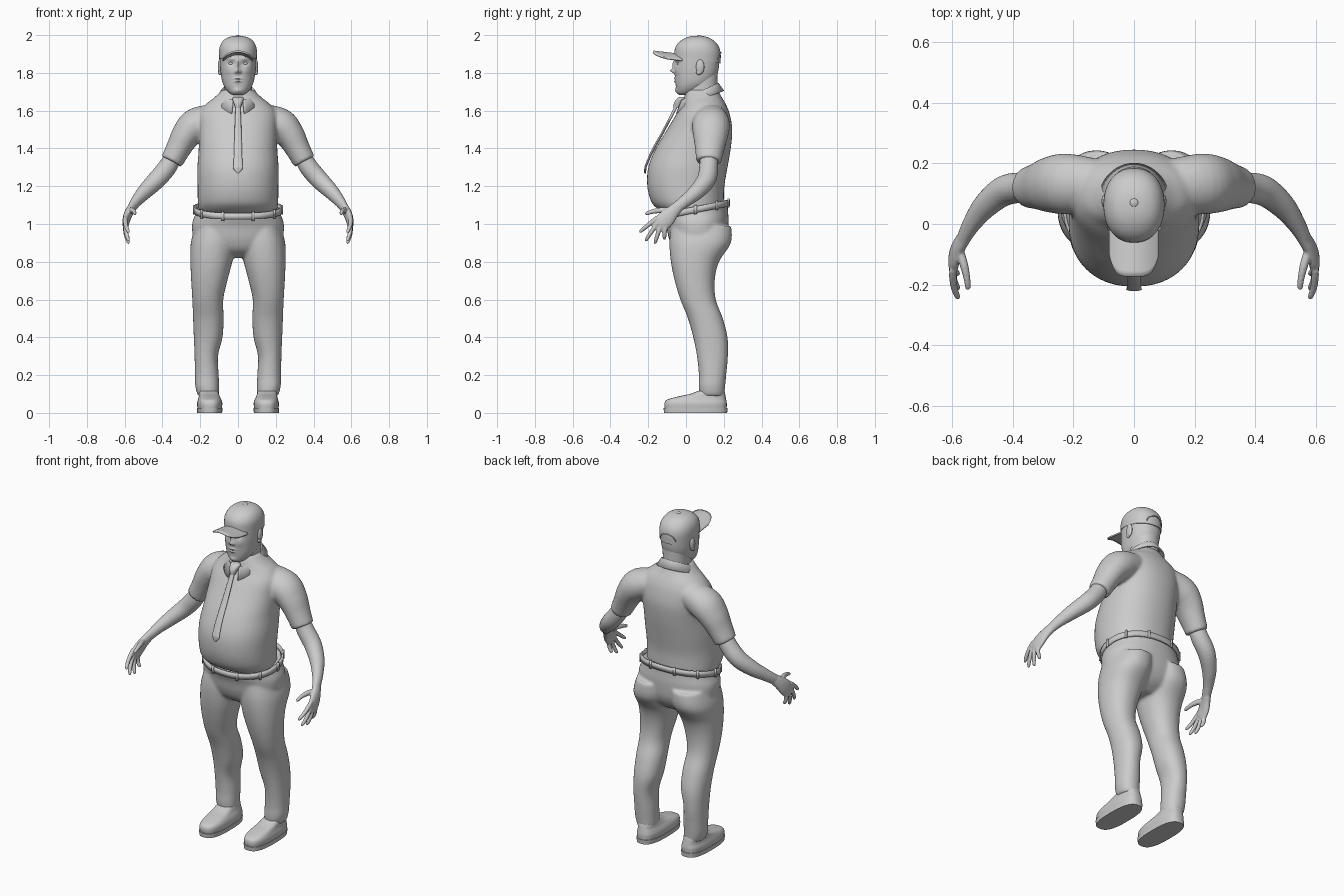
import bpy, bmesh, math
from mathutils import Vector

cube = bpy.data.objects.get("Cube")
if cube:
    bpy.data.objects.remove(cube, do_unlink=True)

grey = bpy.data.materials.new("plain grey")
grey.use_nodes = True
grey.diffuse_color = (0.6, 0.6, 0.6, 1)
grey.node_tree.nodes["Principled BSDF"].inputs["Base Color"].default_value = grey.diffuse_color


def dense(rows, steps):
    """Smooth curve through rows of numbers."""
    out = []
    for i in range(len(rows) - 1):
        a, b, c, d = (rows[max(0, min(len(rows) - 1, i + k))] for k in (-1, 0, 1, 2))
        for s in range(steps):
            t = s / steps
            out.append([q + t / 2 * (r - p + t * (2*p - 5*q + 4*r - w + t * (3*q - 3*r + w - p)))
                        for p, q, r, w in zip(a, b, c, d)])
    return out + [list(rows[-1])]


def oval(angle, e):
    s, c = math.sin(angle), math.cos(angle)
    return math.copysign(abs(s) ** (2/e), s), -math.copysign(abs(c) ** (2/e), c)


def slices(rows, steps=5, n=48, e=2.2, tilt=(0, 0, 1), side=1):
    """Stack of level ovals; row = z, centre x, half width, front y, back y."""
    rings = []
    slope, z0, z1 = tilt
    for z, cx, hw, yf, yb in dense(rows, steps):
        f = max(0, (z - z0) / (z1 - z0)) * slope
        ring = []
        for i in range(n):
            u, v = oval(math.tau * i / n, e)
            y = (yf + yb) / 2 + v * (yb - yf) / 2
            ring.append(Vector((side * (cx + u * hw), y, z + f * (y - .05))))
        rings.append(ring)
    return rings


def tube(rows, steps=5, n=20, ref=(1, 0, 0), side=1):
    """Oval tube along a path; row = x, y, z, radius along ref, other radius."""
    pts = dense(rows, steps)
    path = [Vector((side * p[0], p[1], p[2])) for p in pts]
    rings = []
    for i, p in enumerate(pts):
        t = (path[min(i + 1, len(path) - 1)] - path[max(i - 1, 0)]).normalized()
        v = t.cross(Vector(ref)).normalized()
        u = v.cross(t)
        ra, rb = max(p[3], .001), max(p[4], .001)
        rings.append([path[i] + u * ra * math.cos(math.tau * k / n)
                      + v * rb * math.sin(math.tau * k / n) for k in range(n)])
    return rings


def finish(name, bm):
    bmesh.ops.recalc_face_normals(bm, faces=bm.faces)
    me = bpy.data.meshes.new(name)
    bm.to_mesh(me)
    bm.free()
    me.materials.append(grey)
    ob = bpy.data.objects.new(name, me)
    bpy.context.collection.objects.link(ob)
    bpy.ops.object.select_all(action='DESELECT')
    ob.select_set(True)
    bpy.context.view_layer.objects.active = ob
    bpy.ops.object.shade_smooth_by_angle(angle=math.radians(45))
    return ob


def solid(name, shells, voxel=0, relax=4):
    """Capped lofts in one object, optionally fused into one skin."""
    bm = bmesh.new()
    for rings in shells:
        vs = [[bm.verts.new(p) for p in r] for r in rings]
        n = len(vs[0])
        for a, b in zip(vs, vs[1:]):
            for i in range(n):
                bm.faces.new((a[i], a[(i+1) % n], b[(i+1) % n], b[i]))
        bm.faces.new(vs[0])
        bm.faces.new(vs[-1])
    ob = finish(name, bm)
    if voxel:
        m = ob.modifiers.new("fuse", 'REMESH')
        m.mode, m.voxel_size, m.use_smooth_shade = 'VOXEL', voxel, True
        s = ob.modifiers.new("relax", 'SMOOTH')
        s.factor, s.iterations = .5, relax
    return ob


def strip(name, rows, thick):
    bm = bmesh.new()
    vs = [[bm.verts.new(p) for p in r] for r in rows]
    for a, b in zip(vs, vs[1:]):
        for i in range(len(a) - 1):
            bm.faces.new((a[i], a[i+1], b[i+1], b[i]))
    bmesh.ops.remove_doubles(bm, verts=bm.verts, dist=.0001)
    m = finish(name, bm).modifiers.new("thickness", 'SOLIDIFY')
    m.thickness, m.offset = thick, 0


def ball(name, loc, scale):
    bm = bmesh.new()
    bmesh.ops.create_uvsphere(bm, u_segments=20, v_segments=12, radius=1)
    for v in bm.verts:
        v.co = Vector(a * b for a, b in zip(v.co, scale)) + Vector(loc)
    return finish(name, bm)


both = (-1, 1)

# Shirt: torso and sleeves fused
torso = [(1.05, 0, .2, -.1, .195), (1.08, 0, .208, -.15, .198), (1.12, 0, .213, -.185, .2),
         (1.2, 0, .214, -.205, .203), (1.3, 0, .215, -.2, .22), (1.4, 0, .208, -.16, .237),
         (1.5, 0, .208, -.1, .245), (1.58, 0, .205, -.052, .232), (1.63, 0, .175, -.02, .213),
         (1.67, 0, .125, -.01, .19), (1.71, 0, .085, 0, .17)]
sleeve = [(.12, .125, 1.555, .08, .09), (.22, .132, 1.525, .09, .1), (.275, .13, 1.47, .078, .093),
          (.315, .125, 1.4, .066, .078), (.352, .12, 1.33, .06, .066)]
solid("shirt", [slices(torso)] + [tube(sleeve, n=32, side=s) for s in both], .009, 5)

# Trousers: hips and legs fused
hips = [(.82, 0, .1, .0, .12), (.86, 0, .19, -.06, .18), (.92, 0, .235, -.09, .215),
        (1, 0, .243, -.105, .225), (1.05, 0, .226, -.12, .222), (1.085, 0, .218, -.122, .22)]
leg = [(.99, .115, .11, -.08, .24), (.9, .13, .12, -.088, .238), (.8, .141, .111, -.08, .175),
       (.7, .152, .096, -.06, .152), (.6, .16, .082, -.03, .158), (.5, .157, .081, .01, .195),
       (.4, .158, .076, .038, .22), (.3, .168, .062, .058, .222), (.2, .165, .063, .068, .213),
       (.14, .163, .063, .067, .207), (.09, .157, .056, .072, .203)]
solid("trousers", [slices(hips, tilt=(.2, .95, 1.085))] + [slices(leg, side=s, n=36) for s in both], .009, 5)

# Belt and belt loops
def waist(angle, dz=0, out=0):
    u, v = oval(angle, 2.2)
    y = .05 + v * (.178 + out)
    return Vector((u * (.228 + out), y, 1.076 + .2 * (y - .05) + dz))


strip("belt", [[waist(math.tau * i / 64, d) for i in range(65)] for d in (-.017, .017)], .01)
for i in range(10):
    a = math.tau * (i + .5) / 10
    strip("belt_loop", [[waist(a + w, d, .006) for w in (-.03, .03)] for d in (-.024, .024)], .008)

# Shoes and soles
shoe = [(.02, .15, .064, -.112, .215), (.05, .15, .067, -.114, .216), (.07, .15, .062, -.1, .213),
        (.086, .152, .056, -.045, .21), (.1, .154, .053, .02, .207), (.115, .155, .05, .06, .203)]
sole = [(0, .15, .066, -.116, .218), (.026, .15, .068, -.119, .22)]
for s in both:
    solid("shoe", [slices(shoe, side=s, e=2.7)])
    solid("sole", [slices(sole, side=s, e=2.7)])

# Forearms, palms, fingers and thumbs
arm = [(.335, .121, 1.37, .045, .045), (.375, .12, 1.3, .05, .05), (.43, .108, 1.235, .049, .05),
       (.49, .06, 1.175, .041, .043), (.535, .0, 1.125, .03, .034), (.56, -.045, 1.09, .023, .03)]
palm = [(.55, -.03, 1.105, .022, .028), (.575, -.07, 1.065, .022, .036), (.59, -.105, 1.028, .02, .046),
        (.595, -.135, .998, .016, .044), (.595, -.148, .985, .008, .03)]
knuckles = [(-.172, 1.018), (-.157, .998), (-.138, .982), (-.112, .972)]
tips = [(-.248, .955), (-.216, .908), (-.166, .895), (-.115, .918)]
thumb = [(.575, -.085, 1.07, .014, .016), (.56, -.135, 1.072, .014, .015),
         (.55, -.18, 1.065, .011, .012), (.547, -.21, 1.055, .009, .009), (.547, -.217, 1.052, .002, .002)]
for s in both:
    parts = [tube(arm, side=s), tube(palm, side=s), tube(thumb, side=s)]
    for (ky, kz), (ty, tz) in zip(knuckles, tips):
        rows = []
        for t, r in ((-.3, .011), (0, .0125), (.5, .0115), (.9, .009), (1, .002)):
            rows.append((.597 - .02 * max(t, 0) ** 2, ky + t * (ty - ky), kz + t * (tz - kz), r, r))
        parts.append(tube(rows, n=12, side=s))
    solid("arm_and_hand", parts, .005, 2)

# Neck
solid("neck", [slices([(1.62, 0, .08, .0, .17), (1.7, 0, .074, -.005, .168), (1.8, 0, .076, .0, .168)])])

# Head, with facial features raised or pressed into the front
skull = [(1.683, 0, .025, -.035, .02), (1.695, 0, .047, -.046, .06), (1.72, 0, .068, -.052, .1),
         (1.75, 0, .082, -.056, .14), (1.79, 0, .09, -.059, .165), (1.84, 0, .095, -.06, .175),
         (1.9, 0, .095, -.055, .175), (1.95, 0, .08, -.035, .155), (1.98, 0, .04, .02, .1)]
features = [(0, 1.845, .009, .025, .012), (0, 1.811, .012, .012, .022), (.013, 1.805, .007, .007, .008),
            (.036, 1.85, .018, .011, -.011), (.035, 1.876, .025, .008, .006), (0, 1.77, .022, .005, .007),
            (0, 1.754, .018, .005, .007), (0, 1.705, .022, .014, .008), (.045, 1.81, .02, .02, .004)]
rings = slices(skull, steps=9, n=110)
for p in (p for r in rings for p in r if p.y < .03):
    x, z = abs(p.x), p.z
    p.y -= sum(h * math.exp(-((x - fx) / sx) ** 2 - ((z - fz) / sz) ** 2) for fx, fz, sx, sz, h in features)
solid("head", [rings])
for s in both:
    ball("eye", (s * .036, -.035, 1.85), (.015, .013, .011))
    ball("ear", (s * .096, .075, 1.832), (.011, .022, .04))
    ball("ear_lobe", (s * .096, .066, 1.802), (.009, .012, .014))

# Cap: crown, button, peak and rear strap
crown = [(1.87, 0, .099, -.062, .183), (1.92, 0, .1, -.058, .183), (1.955, 0, .09, -.04, .168),
         (1.98, 0, .068, -.01, .138), (1.993, 0, .036, .025, .102), (1.996, 0, .004, .06, .068)]
solid("cap_crown", [slices(crown, tilt=(-.15, 2, 1.87))])
ball("cap_button", (0, .07, 1.994), (.014, .014, .006))
peak = []
for k in range(9):
    row = []
    for i in range(25):
        u = i / 12 - 1
        y = -.02 - k / 8 * (.08 + .073 * (1 - abs(u) ** 5))
        row.append((.08 * u, y, 1.893 - .12 * y - .03 * u * u))
    peak.append(row)
strip("cap_peak", peak, .009)
arch = [(.05 * math.cos(a), .186 - .016 * math.cos(a) ** 2, 1.868 + .04 * math.sin(a), .003, .003)
        for a in (math.pi * i / 10 for i in range(11))]
solid("cap_rear_opening", [tube(arch, steps=2, n=8, ref=(0, 1, 0))])

# Folded collar, open at the front with hanging points
rows = [[], [], []]
for i in range(49):
    a = .28 + (math.tau - .56) * i / 48
    u, v = oval(a, 2)
    drop = .035 * max(0, -v) ** 3
    for row, out, z in zip(rows, (0, .006, .032), (1.69, 1.697, 1.658 - drop)):
        row.append((u * (.083 + out), .072 + v * (.094 + out), z + .046 * v))
strip("collar", rows, .008)

# Tie and knot
tie = [(0, -.045, 1.635, .013, .008), (0, -.115, 1.5, .018, .007), (0, -.176, 1.39, .021, .007),
       (0, -.211, 1.31, .024, .006), (0, -.215, 1.292, .024, .006), (0, -.217, 1.268, .003, .004)]
solid("tie", [tube(tie)])
knot = [(1.615, 0, .014, -.066, -.03), (1.64, 0, .023, -.064, -.01),
        (1.662, 0, .03, -.05, .0), (1.672, 0, .024, -.035, .0)]
solid("tie_knot", [slices(knot, n=24)])
